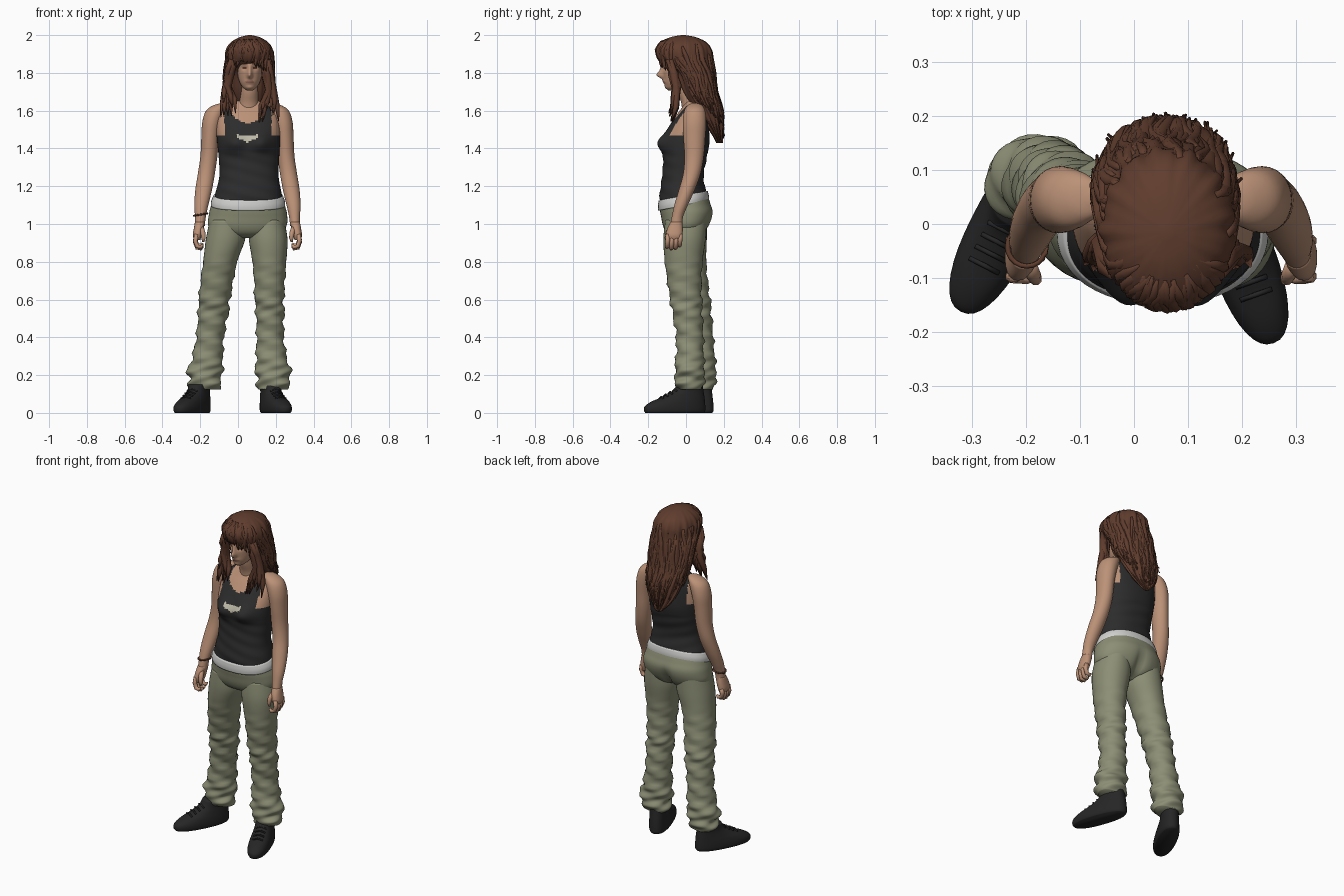
import bpy, bmesh, math, random
from mathutils import Vector, Matrix

random.seed(4)
MID = 0.053  # body centre line


def mat(name, r, g, b):
    m = bpy.data.materials.new(name)
    m.diffuse_color = (r, g, b, 1)
    return m


SKIN = mat("skin", 0.50, 0.285, 0.185)
HAIR = mat("brown_hair", 0.115, 0.046, 0.027)
BLACK = mat("black_cotton", 0.025, 0.025, 0.026)
SHOE = mat("black_leather", 0.019, 0.019, 0.020)
PANTS = mat("olive_cloth", 0.262, 0.272, 0.178)
WHITE = mat("white_cloth", 0.62, 0.62, 0.61)
PRINT = mat("pale_print", 0.50, 0.48, 0.38)
LIPS = mat("lips", 0.33, 0.15, 0.11)


def finish(bm, name, mats, rule=None):
    bmesh.ops.recalc_face_normals(bm, faces=bm.faces)
    for f in bm.faces:
        f.smooth = True
        if rule:
            f.material_index = rule(f.calc_center_median())
    me = bpy.data.meshes.new(name)
    bm.to_mesh(me)
    bm.free()
    for m in mats:
        me.materials.append(m)
    ob = bpy.data.objects.new(name, me)
    bpy.context.collection.objects.link(ob)
    return ob


def spline(keys, sub):
    """Smooth interpolation through the key rows."""
    out = []
    for i in range(len(keys) - 1):
        p = [keys[max(i - 1, 0)], keys[i], keys[i + 1], keys[min(i + 2, len(keys) - 1)]]
        for k in range(sub):
            t = k / sub
            out.append([0.5 * (2 * b + (c - a) * t + (2 * a - 5 * b + 4 * c - d) * t * t
                               + (3 * b - a - 3 * c + d) * t ** 3) for a, b, c, d in zip(*p)])
    return out + [list(keys[-1])]


def skin_rings(bm, rings):
    for a, b in zip(rings, rings[1:]):
        n = len(a)
        for i in range(n):
            bm.faces.new((a[i], a[(i + 1) % n], b[(i + 1) % n], b[i]))
    bm.faces.new(rings[0])
    bm.faces.new(rings[-1])


def loft(name, keys, mats, seg=28, sub=4, power=2.0, warp=None, rule=None):
    """Stacked horizontal rings; each key is z, centre x, centre y, half width, half depth."""
    bm = bmesh.new()
    rings = []
    for z, cx, cy, rx, ry in spline(keys, sub):
        ring = []
        for i in range(seg):
            a = math.tau * i / seg
            c, s = math.cos(a), math.sin(a)
            co = Vector((cx + rx * math.copysign(abs(c) ** (2 / power), c),
                         cy + ry * math.copysign(abs(s) ** (2 / power), s), z))
            ring.append(bm.verts.new(warp(co, a) if warp else co))
        rings.append(ring)
    skin_rings(bm, rings)
    return finish(bm, name, mats, rule)


def tube(bm, pts, radii, seg=6):
    """Tapered round sweep along a path."""
    rings = []
    for i, p in enumerate(pts):
        t = (pts[min(i + 1, len(pts) - 1)] - pts[max(i - 1, 0)]).normalized()
        u = t.cross(Vector((0.3, 0.9, 0.2))).normalized()
        w = t.cross(u)
        rings.append([bm.verts.new(p + radii[i] * (u * math.cos(math.tau * k / seg)
                                                   + w * math.sin(math.tau * k / seg)))
                      for k in range(seg)])
    skin_rings(bm, rings)


def bump(*terms):
    return math.exp(-sum((v / s) ** 2 for v, s in terms))


# Torso with tank top, bare neckline, armholes and chest print
def torso_warp(co, a):
    if co.y < 0:
        for s in (-1, 1):
            co.y -= 0.038 * bump((co.x - MID - s * 0.07, 0.055), (co.z - 1.43, 0.05))
    if co.z < 1.38:
        co.y += 0.002 * math.sin(co.z * 90 + co.x * 25)
    return co


def torso_rule(c):
    dx = abs(c.x - MID)
    low = 1.535 if c.y < 0.03 else 1.575
    if dx < 0.087 and c.z > low + 6 * dx * dx or dx > 0.125 and c.z > 1.47:
        return 0
    px = abs(c.x - 0.05)
    if c.y < 0 and px < 0.06 and abs(c.z - 1.452 - 0.2 * px) < 0.019 - 0.15 * px:
        return 2
    return 1


loft("torso_tank_top", [
    (1.10, .053, -.012, .18, .122), (1.15, .055, -.015, .178, .125), (1.25, .058, -.017, .157, .110),
    (1.35, .058, -.005, .16, .115), (1.43, .056, .002, .166, .122), (1.50, .054, .012, .168, .110),
    (1.57, .052, .03, .158, .085), (1.61, .052, .04, .13, .066), (1.64, .053, .045, .085, .052),
    (1.66, .055, .045, .05, .04)], [SKIN, BLACK, PRINT], 96, 9, 2.25, torso_warp, torso_rule)


# White undershirt hem, sloping up to the back
def slope(co, a):
    co.z += 0.2 * co.y
    return co


loft("undershirt_hem", [(1.10, .053, -.013, .196, .134), (1.125, .053, -.014, .195, .135),
                        (1.153, .054, -.015, .183, .130)], [WHITE], 48, 3, 2.2, slope)


# Trousers: seat and two legs with creases
def seat_warp(co, a):
    co.z += 0.2 * co.y * max(0, min(1, (co.z - 1.03) / 0.09))
    if co.y > 0:
        co.y -= 0.03 * bump((co.x - 0.05, 0.025), (co.z - 0.98, 0.07))
    return co


loft("trouser_seat", [
    (0.925, .05, -.01, .07, .05), (0.95, .05, -.005, .165, .095), (0.99, .05, 0, .207, .122),
    (1.05, .053, .005, .207, .138), (1.09, .053, -.004, .198, .134), (1.12, .053, -.012, .19, .13)],
    [PANTS], 56, 5, 2.2, seat_warp)


def crease(co, a):
    k = 0.006 * max(0, min(1, (0.85 - co.z) / 0.25))
    d = k * (math.sin(co.z * 62 + 2 * a) + 0.7 * math.sin(co.z * 115 - 3 * a))
    return co + Vector((math.cos(a), math.sin(a), 0)) * d


loft("left_trouser_leg", [
    (0.125, .183, .02, .072, .068), (0.155, .186, .02, .092, .078), (0.185, .186, .02, .085, .075),
    (0.22, .187, .02, .094, .08), (0.28, .178, .02, .083, .074), (0.40, .170, .02, .072, .072),
    (0.52, .170, .008, .074, .078), (0.60, .166, 0, .077, .084), (0.72, .167, -.01, .083, .092),
    (0.82, .165, -.012, .092, .102), (0.92, .160, -.008, .102, .112), (1.02, .155, 0, .09, .11)],
    [PANTS], 36, 6, 2.1, crease)
loft("right_trouser_leg", [
    (0.125, -.172, .08, .072, .068), (0.155, -.178, .08, .09, .078), (0.185, -.175, .08, .083, .075),
    (0.22, -.176, .08, .094, .082), (0.28, -.163, .078, .083, .076), (0.40, -.148, .07, .073, .074),
    (0.52, -.132, .055, .079, .08), (0.60, -.125, .042, .083, .086), (0.72, -.108, .02, .087, .093),
    (0.82, -.090, .005, .092, .102), (0.92, -.066, 0, .104, .11), (1.02, -.055, 0, .095, .11)],
    [PANTS], 36, 6, 2.1, crease)

# Shoes: outline narrowing from the sole to the ankle, with laces
for name, x, y, turn in (("left_shoe", .2, -.06, 20), ("right_shoe", -.243, -.01, -27)):
    place = Matrix.Translation((x, y, 0)) @ Matrix.Rotation(math.radians(turn), 4, 'Z')
    shoe = loft(name, [
        (0, 0, 0, .054, .163), (.012, 0, 0, .06, .17), (.035, 0, .002, .061, .168),
        (.06, 0, .02, .058, .148), (.085, 0, .05, .053, .115), (.115, 0, .075, .049, .085),
        (.15, 0, .085, .05, .07)], [SHOE], 36, 4, 2.3)
    shoe.matrix_world = place
    bm = bmesh.new()
    for i in range(4):
        yy, zz = -.075 + .025 * i, .086 + .013 * i
        tube(bm, [Vector((-.03, yy, zz - .01)), Vector((0, yy, zz)), Vector((.03, yy, zz - .01))],
             [.005] * 3)
    finish(bm, name + "_laces", [SHOE]).matrix_world = place

# Arms and loosely curled hands, mirrored about the body
for side, s in (("left", 1), ("right", -1)):
    X = lambda d: 0.05 + s * d
    loft(side + "_arm", [(z, X(d), y, rx, ry) for z, d, y, rx, ry in (
        (0.99, .252, -.052, .026, .033), (1.04, .249, -.045, .029, .030), (1.10, .244, -.026, .037, .036),
        (1.18, .232, .004, .044, .042), (1.27, .217, .032, .045, .046), (1.36, .204, .043, .045, .051),
        (1.46, .197, .044, .047, .058), (1.54, .187, .045, .052, .062), (1.60, .167, .046, .052, .055),
        (1.63, .14, .047, .036, .036), (1.64, .125, .047, .01, .01))], [SKIN], 28, 5)
    loft(side + "_palm", [(z, X(d), y, rx, ry) for z, d, y, rx, ry in (
        (0.915, .266, -.062, .016, .036), (0.94, .265, -.062, .024, .043), (0.975, .258, -.058, .026, .041),
        (1.01, .252, -.051, .026, .031))], [SKIN], 20, 4, 2.3)
    bm = bmesh.new()
    for i in range(4):
        y, drop = -.095 + .022 * i, (.0, .008, .005, -.008)[i]
        tube(bm, [Vector((X(.270), y, .945)), Vector((X(.276), y - .002, .91 - drop)),
                  Vector((X(.266), y - .004, .882 - drop)), Vector((X(.246), y - .005, .878 - drop)),
                  Vector((X(.236), y - .005, .89 - drop))], [.013, .0125, .012, .011, .006], 8)
    tube(bm, [Vector((X(.248), -.07, .985)), Vector((X(.236), -.095, .955)),
              Vector((X(.232), -.102, .925)), Vector((X(.235), -.1, .905))], [.016, .014, .012, .006], 8)
    finish(bm, side + "_fingers", [SKIN])

# Bracelet on the right wrist
bm = bmesh.new()
tube(bm, [Vector((-.198 + .036 * math.cos(a), -.042 + .036 * math.sin(a), 1.05 + .006 * math.cos(a)))
          for a in [math.tau * k / 20 for k in range(21)]], [.005] * 21)
finish(bm, "bracelet", [HAIR])

# Neck and head
loft("neck", [(1.58, .055, .03, .062, .05), (1.64, .057, .022, .051, .047), (1.70, .06, .005, .047, .048),
              (1.78, .062, 0, .05, .05)], [SKIN], 28, 4)


def face_warp(co, a):
    dx, z = co.x - 0.062, co.z
    if co.y < -0.03:
        co.y -= 0.033 * bump((dx, .012), (z - 1.787, .018)) + 0.014 * bump((dx, .011), (z - 1.815, .025))
        co.y -= 0.009 * bump((dx, .024), (z - 1.752, .014)) + 0.008 * bump((dx, .022), (z - 1.722, .014))
        for s in (-1, 1):
            co.y += 0.009 * bump((dx - s * .029, .017), (z - 1.826, .012))
    return co


def face_rule(c):
    dx = abs(c.x - 0.062)
    if c.y > -0.05:
        return 0
    if ((dx - .029) / .013) ** 2 + ((c.z - 1.826) / .0055) ** 2 < 1 or abs(dx - .03) < .016 and abs(c.z - 1.848) < .004:
        return 1
    return 2 if (dx / .023) ** 2 + ((c.z - 1.752) / .008) ** 2 < 1 else 0


loft("head", [
    (1.708, .062, -.065, .018, .026), (1.725, .062, -.058, .038, .046), (1.755, .062, -.043, .055, .070),
    (1.80, .062, -.025, .066, .096), (1.86, .062, -.015, .071, .112), (1.92, .062, -.01, .068, .105),
    (1.97, .062, -.005, .03, .05)], [SKIN, HAIR, LIPS], 88, 11, 2.15, face_warp, face_rule)

# Hair: solid mass, then tapered locks that follow its surface
MASS = [(1.43, .06, .178, .015, .012), (1.50, .06, .158, .075, .035), (1.60, .058, .12, .112, .075),
        (1.70, .057, .072, .132, .09), (1.80, .058, .045, .132, .108), (1.865, .062, 0, .125, .143),
        (1.92, .062, -.012, .121, .148), (1.96, .062, -.012, .099, .122), (1.988, .062, -.015, .055, .07),
        (2.0, .062, -.015, .008, .01)]


def ripple(co, a):
    k = 0.004 * math.sin(a * 13 + co.z * 9) + 0.003 * math.sin(a * 23 - co.z * 14)
    return co + Vector((math.cos(a), math.sin(a), 0)) * k * min(1, (2.0 - co.z) * 12)


loft("hair_mass", MASS, [HAIR], 90, 5, 2.0, ripple)


def on_mass(z, a, out):
    for lo, hi in zip(MASS, MASS[1:]):
        if z <= hi[0]:
            break
    t = max(0, (z - lo[0]) / (hi[0] - lo[0]))
    cx, cy, rx, ry = [p + (q - p) * t for p, q in zip(lo[1:], hi[1:])]
    return Vector((cx + (rx + out) * math.cos(a), cy + (ry + out) * math.sin(a), z))


bm = bmesh.new()
R = random.uniform
for i in range(75):  # back and side locks
    a0 = R(-0.45, math.pi + 0.45)
    back = max(0, math.sin(a0))
    z0, z1 = R(1.78, 1.95), 1.60 - 0.14 * back + R(-.02, .1)
    ph, r = R(0, 6), R(.010, .018)
    n = 10
    tube(bm, [on_mass(z0 + (z1 - z0) * k / n, a0 + .09 * math.sin(ph + k * .8),
                      -.006 + .014 * (k / n) ** 3 * R(0, 1.5)) for k in range(n + 1)],
         [r * (0.35 + 0.65 * math.sin(math.pi * min(1, .1 + k / n))) * (1 - .6 * k / n) + .001 for k in range(n + 1)])
for i in range(26):  # fringe
    a0 = -math.pi / 2 + R(-1.15, 1.15)
    z1 = 1.855 + R(-.012, .03) - .05 * abs(a0 + math.pi / 2)
    tube(bm, [on_mass(max(z, 1.87), a0 + .1 * math.sin(k + i), -.006) - Vector((0, 0, max(0, 1.87 - z)))
              for k, z in enumerate([1.975 + (z1 - 1.975) * j / 6 for j in range(7)])],
         [.006, .012, .014, .013, .011, .008, .002])
for s, end in ((-1, 1.565), (1, 1.53)):  # locks over the front of the shoulders
    for i in range(9):
        j, zz = R(-.03, .03), end + R(-.01, .09)
        xs = (.088, .100, .118, .108 + j, .103 + 1.3 * j)
        ys = (-.085, -.07, -.045, -.058, -.082)
        tube(bm, [Vector((.06 + s * (x + j * .4 + R(-.006, .006)), y + R(-.012, .012), 1.87 + (zz - 1.87) * k / 4))
                  for k, (x, y) in enumerate(zip(xs, ys))], [.012, .019, .019, .015, .002])
finish(bm, "hair_locks", [HAIR])
